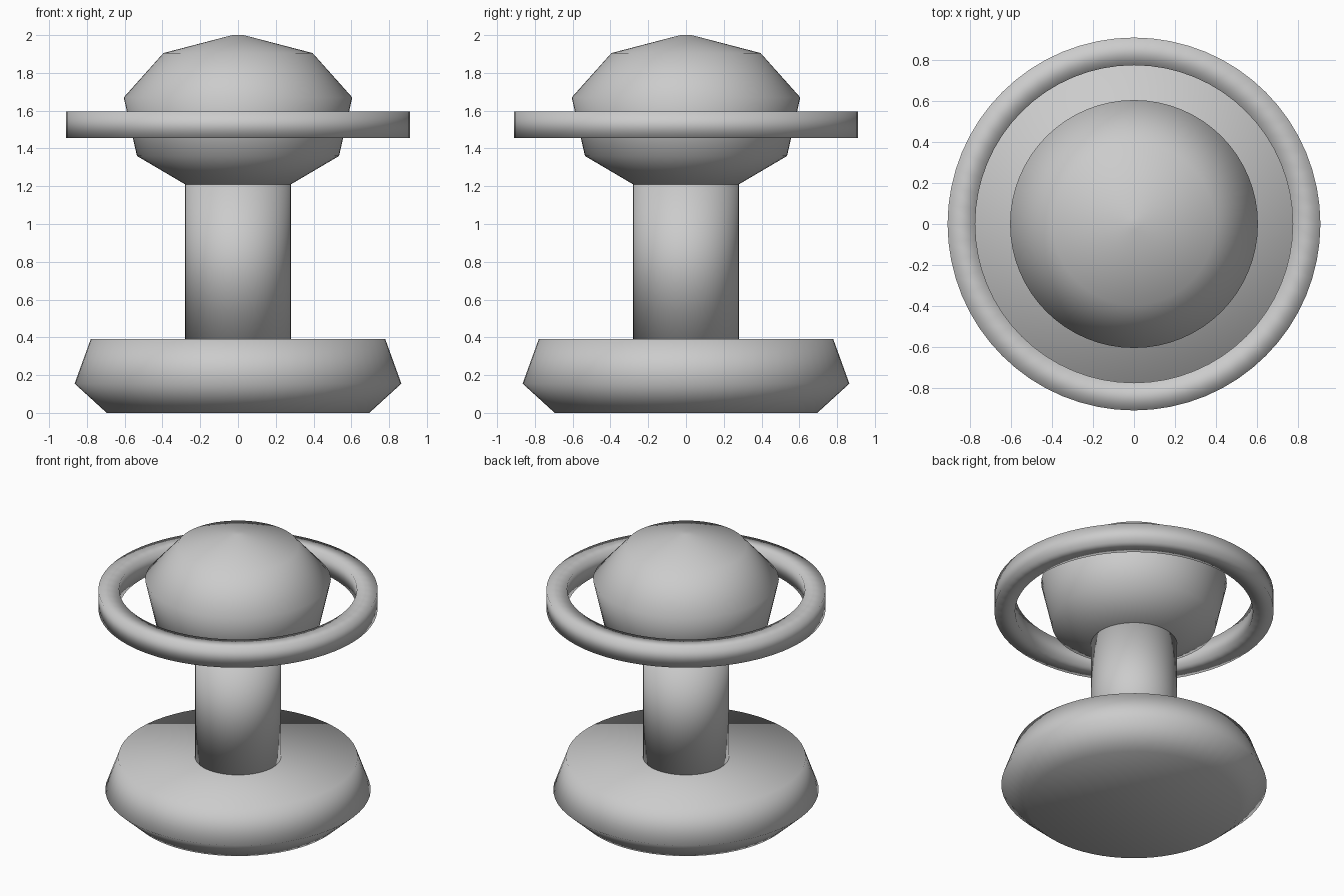
import bpy, bmesh
from math import cos, sin, tau

if "Cube" in bpy.data.objects:
    bpy.data.objects.remove(bpy.data.objects["Cube"])

SEGMENTS = 64


def lathe(name, profile, closed=False):
    """Revolve (radius, z) points about z; open profiles get flat end caps."""
    bm = bmesh.new()
    rings = [[bm.verts.new((r * cos(tau * i / SEGMENTS), r * sin(tau * i / SEGMENTS), z))
              for i in range(SEGMENTS)] for r, z in profile]
    pairs = list(zip(rings, rings[1:]))
    if closed:
        pairs.append((rings[-1], rings[0]))
    else:
        bm.faces.new(rings[0][::-1])
        bm.faces.new(rings[-1])
    for low, high in pairs:
        for i in range(SEGMENTS):
            j = (i + 1) % SEGMENTS
            bm.faces.new((low[i], low[j], high[j], high[i]))
    bmesh.ops.recalc_face_normals(bm, faces=bm.faces[:])
    for face in bm.faces:
        face.smooth = True
    mesh = bpy.data.meshes.new(name)
    bm.to_mesh(mesh)
    bm.free()
    obj = bpy.data.objects.new(name, mesh)
    bpy.context.collection.objects.link(obj)
    return obj


# Wide foot with a bevelled underside
lathe("base", [(0.695, 0), (0.865, 0.155), (0.78, 0.39)])

# Plain round column
lathe("column", [(0.28, 0.39), (0.28, 1.21)])

# Faceted bulb
lathe("head", [(0.28, 1.21), (0.535, 1.36), (0.605, 1.67), (0.395, 1.905), (0.03, 2.0)])

# Square-section ring floating around the bulb
lathe("ring", [(0.775, 1.455), (0.91, 1.455), (0.91, 1.595), (0.775, 1.595)], closed=True)
